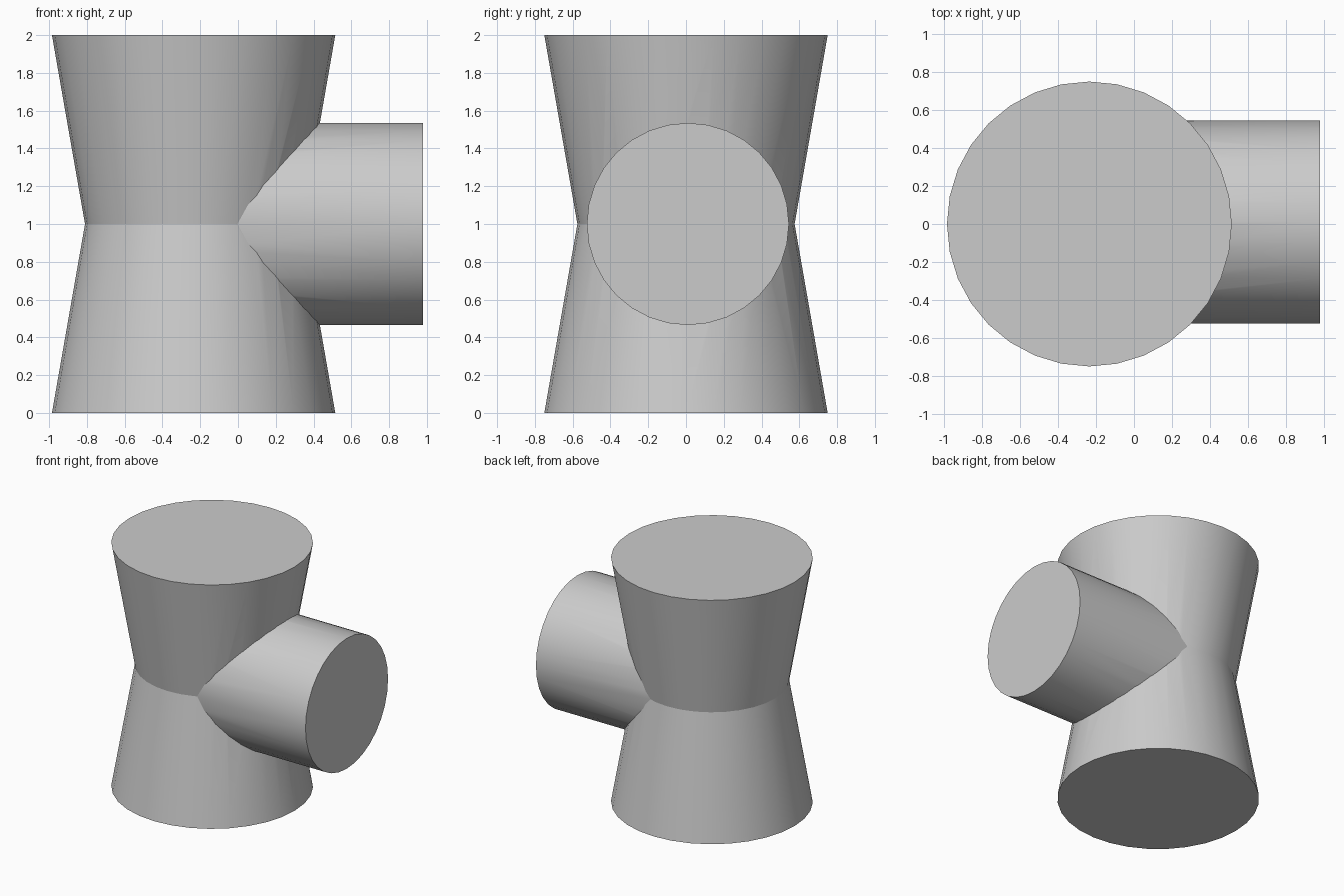
import bpy
import bmesh
import math
from mathutils import Matrix

cube = bpy.data.objects.get("Cube")
if cube:
    bpy.data.objects.remove(cube, do_unlink=True)

SIDES = 32

grey = bpy.data.materials.new("plain grey")
grey.use_nodes = True
colour = (0.6, 0.6, 0.6, 1)
grey.diffuse_color = colour
grey.node_tree.nodes["Principled BSDF"].inputs["Base Color"].default_value = colour


def lathe(name, rings, matrix):
    """Closed solid of revolution from (radius, height) rings."""
    bm = bmesh.new()
    loops = []
    for r, z in rings:
        angles = [2 * math.pi * i / SIDES for i in range(SIDES)]
        loops.append([bm.verts.new((r * math.cos(a), r * math.sin(a), z)) for a in angles])
    for low, high in zip(loops, loops[1:]):
        for i in range(SIDES):
            j = (i + 1) % SIDES
            bm.faces.new((low[i], low[j], high[j], high[i]))
    bm.faces.new(loops[0][::-1])
    bm.faces.new(loops[-1])
    bm.transform(matrix)
    mesh = bpy.data.meshes.new(name)
    bm.to_mesh(mesh)
    bm.free()
    mesh.materials.append(grey)
    obj = bpy.data.objects.new(name, mesh)
    bpy.context.collection.objects.link(obj)
    return obj


# Waisted upright body
body = lathe("waisted_body", [(0.75, 0), (0.575, 1), (0.75, 2)],
             Matrix.Translation((-0.235, 0, 0)))

# Side branch, pointing to +x from inside the body
branch = lathe("side_branch", [(0.535, 0), (0.535, 1.215)],
               Matrix.Translation((-0.235, 0.01, 1)) @ Matrix.Rotation(math.pi / 2, 4, 'Y'))

# Weld the branch into the body
union = body.modifiers.new("branch_union", 'BOOLEAN')
union.operation = 'UNION'
union.solver = 'EXACT'
union.object = branch
bpy.ops.object.select_all(action='DESELECT')
body.select_set(True)
bpy.context.view_layer.objects.active = body
bpy.ops.object.modifier_apply(modifier=union.name)
bpy.data.objects.remove(branch, do_unlink=True)

# Round sides smooth, waist, rims and joint sharp
bpy.ops.object.shade_smooth_by_angle(angle=math.radians(15))
